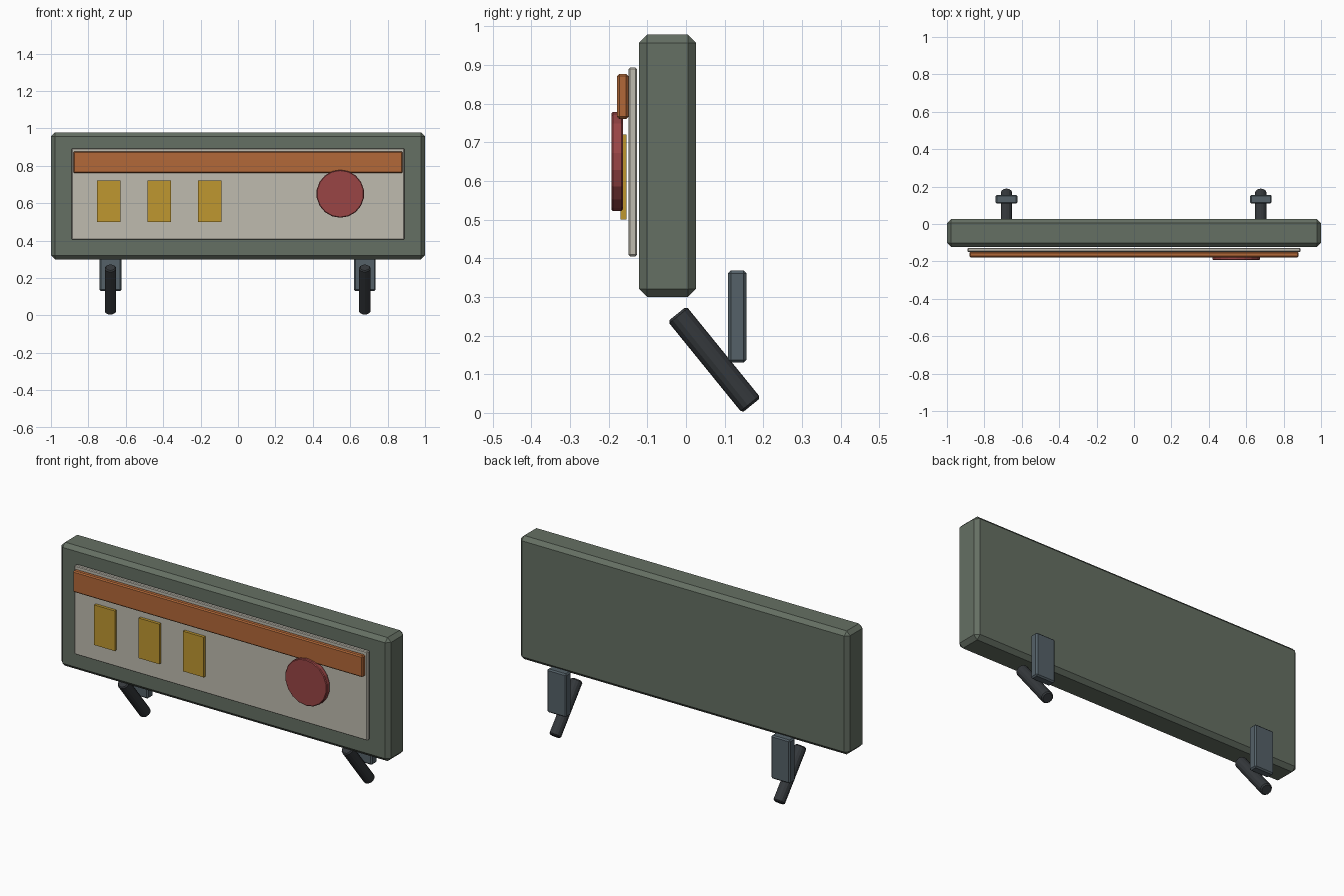
import bpy
from math import pi
from mathutils import Vector

if "Cube" in bpy.data.objects:
    bpy.data.objects.remove(bpy.data.objects["Cube"])


def material(name, rgb):
    m = bpy.data.materials.new(name)
    m.diffuse_color = (*rgb, 1)
    m.use_nodes = True
    m.node_tree.nodes["Principled BSDF"].inputs["Base Color"].default_value = m.diffuse_color
    return m


GREEN = material("grey green", (0.13, 0.16, 0.125))
CREAM = material("cream", (0.52, 0.50, 0.43))
ORANGE = material("orange", (0.45, 0.14, 0.04))
YELLOW = material("yellow", (0.52, 0.31, 0.03))
RED = material("red", (0.32, 0.06, 0.06))
STEEL = material("blue grey", (0.09, 0.12, 0.14))
DARK = material("dark grey", (0.035, 0.04, 0.045))


def finish(obj, name, mat, bevel):
    obj.name = name
    obj.data.materials.append(mat)
    if bevel:
        mod = obj.modifiers.new("edge chamfer", "BEVEL")
        mod.width = bevel
        mod.segments = 1
        mod.limit_method = "ANGLE"
        mod.angle_limit = pi / 4
    return obj


def box(name, x, y, z, mat, bevel=0):
    """Box from (min, max) ranges on each axis."""
    ranges = (x, y, z)
    bpy.ops.mesh.primitive_cube_add(size=1, location=[(a + b) / 2 for a, b in ranges])
    obj = bpy.context.object
    obj.scale = [b - a for a, b in ranges]
    bpy.ops.object.transform_apply(location=False, rotation=False, scale=True)
    return finish(obj, name, mat, bevel)


def rod(name, start, end, radius, sides, mat, bevel):
    """Cylinder between two points."""
    a, b = Vector(start), Vector(end)
    bpy.ops.mesh.primitive_cylinder_add(vertices=sides, radius=radius,
                                        depth=(b - a).length, location=(a + b) / 2)
    obj = bpy.context.object
    obj.rotation_euler = (b - a).to_track_quat("Z", "Y").to_euler()
    return finish(obj, name, mat, bevel)


# Main slab and front face layers
box("sign_body", (-1, 1), (-0.122, 0.026), (0.30, 0.978), GREEN, 0.021)
box("face_panel", (-0.89, 0.89), (-0.149, -0.127), (0.405, 0.893), CREAM, 0.004)
box("header_strip", (-0.88, 0.88), (-0.178, -0.149), (0.76, 0.877), ORANGE, 0.006)

# Row of three tiles
for i in range(3):
    x = -0.692 + i * 0.27
    box(f"tile_{i + 1}", (x - 0.063, x + 0.063), (-0.170, -0.154), (0.50, 0.72), YELLOW)

# Round disc
rod("round_disc", (0.547, -0.163, 0.65), (0.547, -0.193, 0.65), 0.128, 18, RED, 0.004)

# Rear brackets and slanted legs on both sides
for side, sx in (("left", -0.682), ("right", 0.678)):
    box(f"{side}_bracket", (sx - 0.058, sx + 0.058), (0.109, 0.156), (0.13, 0.368), STEEL, 0.007)
    rod(f"{side}_leg", (sx, -0.023, 0.256), (sx, 0.169, 0.0195), 0.031, 14, DARK, 0.006)
